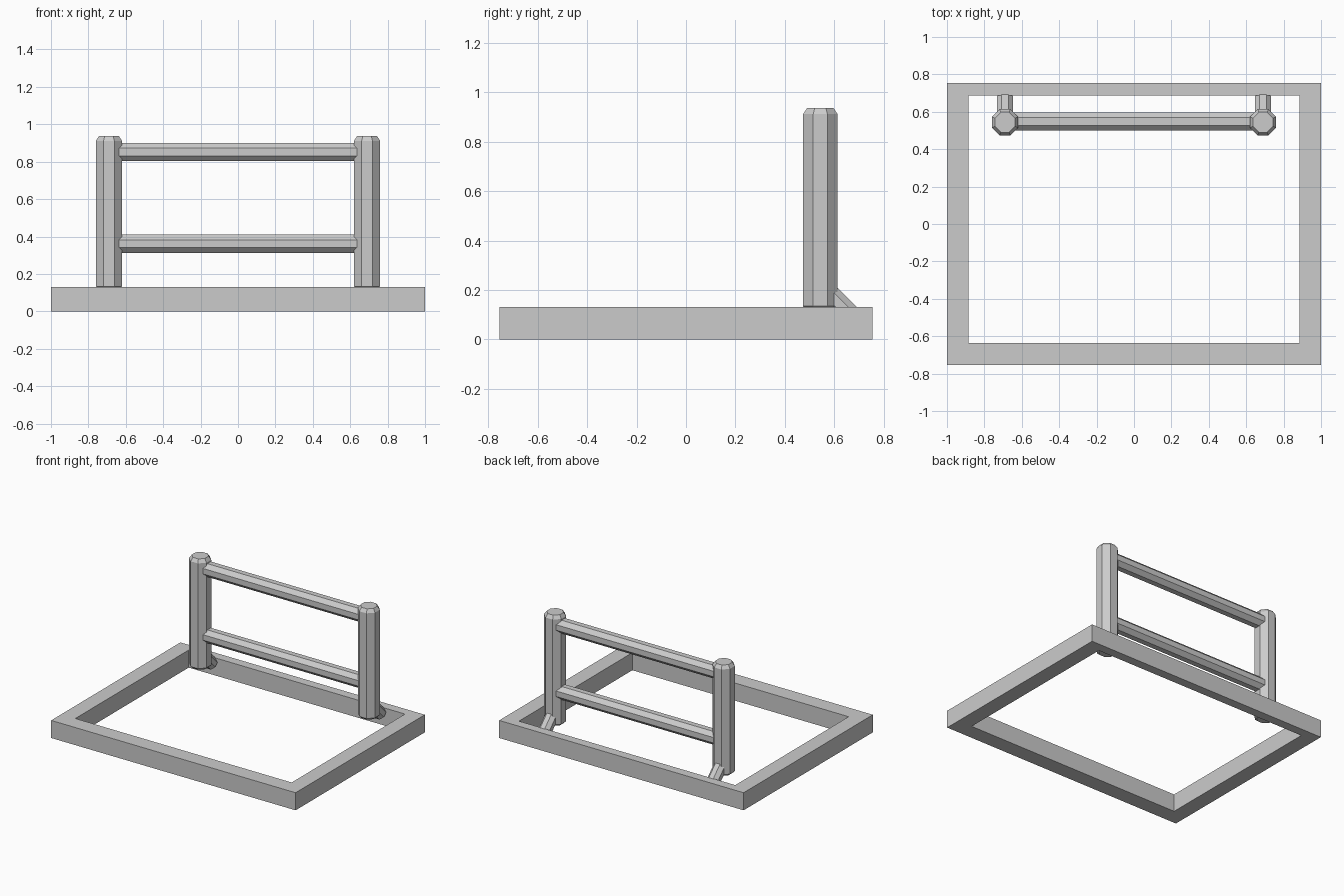
import bpy
import bmesh
import math
from mathutils import Vector

if "Cube" in bpy.data.objects:
    bpy.data.objects.remove(bpy.data.objects["Cube"], do_unlink=True)

grey = bpy.data.materials.new("plain grey")
grey.use_nodes = True
colour = (0.6, 0.6, 0.6, 1)
grey.diffuse_color = colour
grey.node_tree.nodes["Principled BSDF"].inputs["Base Color"].default_value = colour


def add_object(name, bm):
    bmesh.ops.recalc_face_normals(bm, faces=bm.faces[:])
    mesh = bpy.data.meshes.new(name)
    bm.to_mesh(mesh)
    bm.free()
    mesh.materials.append(grey)
    obj = bpy.data.objects.new(name, mesh)
    bpy.context.collection.objects.link(obj)
    return obj


def pole(name, start, end, half_width, inset, start_cut, end_cut):
    """Eight-sided bar between two points with chamfered ends."""
    start, end = Vector(start), Vector(end)
    axis = end - start
    turn = Vector((0, 0, 1)).rotation_difference(axis)
    profile = [(0, half_width - inset), (start_cut, half_width),
               (axis.length - end_cut, half_width), (axis.length, half_width - inset)]
    bm = bmesh.new()
    rings = []
    for height, size in profile:
        radius = size / math.cos(math.pi / 8)
        ring = []
        for i in range(8):
            a = (i + 0.5) * math.pi / 4
            point = Vector((radius * math.cos(a), radius * math.sin(a), height))
            ring.append(bm.verts.new(start + turn @ point))
        rings.append(ring)
    for low, high in zip(rings, rings[1:]):
        for i in range(8):
            j = (i + 1) % 8
            bm.faces.new((low[i], low[j], high[j], high[i]))
    bm.faces.new(rings[0])
    bm.faces.new(rings[-1])
    return add_object(name, bm)


# Ground frame: rectangular ring, extruded upward
def rectangle(bm, x, y0, y1):
    return [bm.verts.new((px, py, 0)) for px, py in ((-x, y0), (x, y0), (x, y1), (-x, y1))]


bm = bmesh.new()
outer = rectangle(bm, 1.0, -0.755, 0.755)
inner = rectangle(bm, 0.885, -0.637, 0.688)
for i in range(4):
    j = (i + 1) % 4
    bm.faces.new((outer[i], outer[j], inner[j], inner[i]))
result = bmesh.ops.extrude_face_region(bm, geom=bm.faces[:], use_keep_orig=True)
top_verts = [v for v in result["geom"] if isinstance(v, bmesh.types.BMVert)]
bmesh.ops.translate(bm, verts=top_verts, vec=(0, 0, 0.13))
add_object("base_frame", bm)

# Posts and the slanted braces that tie them to the frame
post_x, post_y = 0.69, 0.544
for side, sign in (("left", 1), ("right", -1)):
    x = sign * post_x
    pole(side + "_post", (x, post_y, 0.118), (x, post_y, 0.937), 0.07, 0.0165, 0.016, 0.025)
    pole(side + "_brace", (x, 0.565, 0.197), (x, 0.68, 0.082), 0.043, 0.01, 0.012, 0.012)

# Cross rails
for name, z in (("lower_rail", 0.362), ("upper_rail", 0.852)):
    pole(name, (-0.67, 0.548, z), (0.67, 0.548, z), 0.049, 0.01, 0.015, 0.015)
